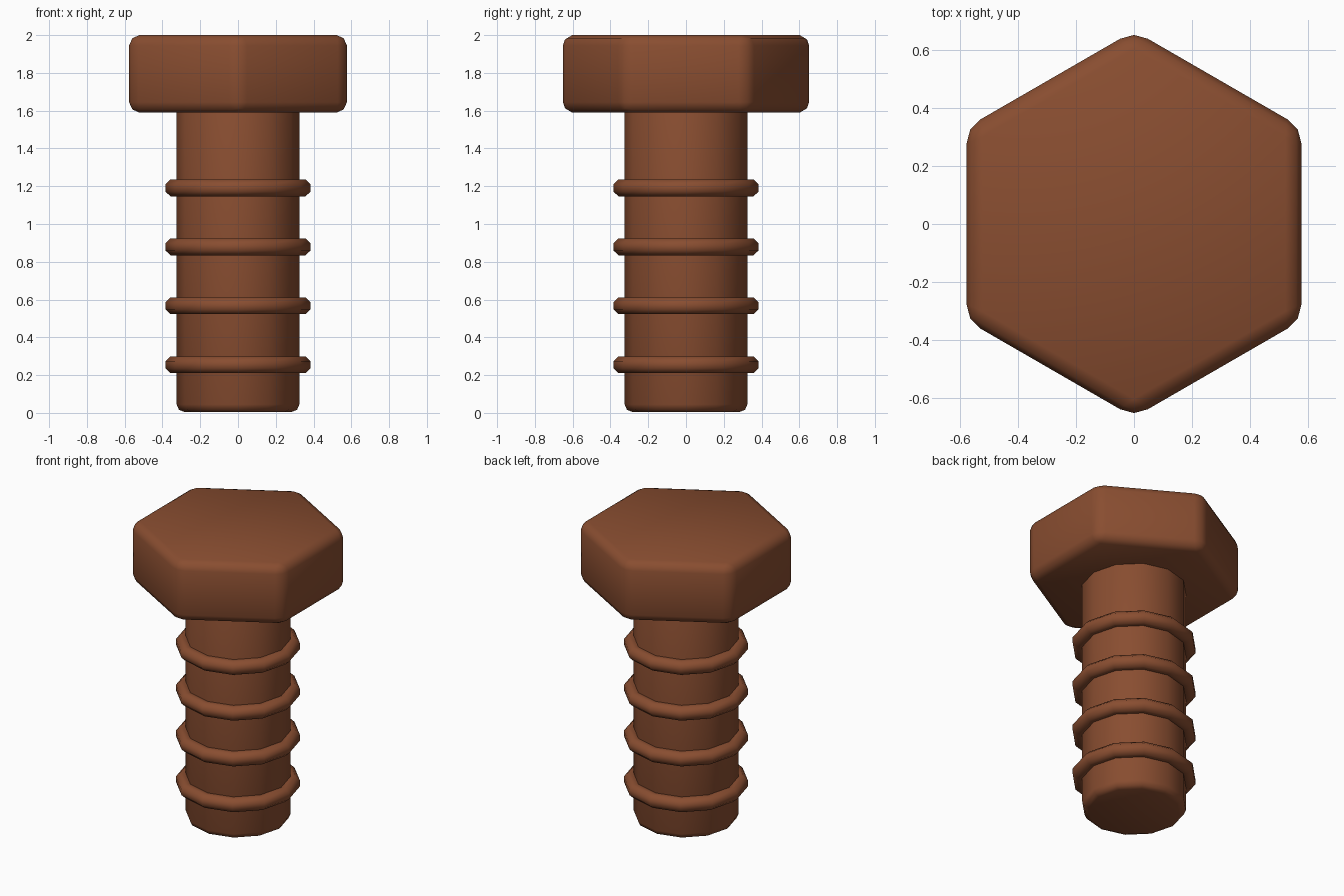
import bpy
from math import radians, pi

if "Cube" in bpy.data.objects:
    bpy.data.objects.remove(bpy.data.objects["Cube"])

rust = bpy.data.materials.new("rust_brown")
rust.diffuse_color = (0.25, 0.075, 0.03, 1)
rust.use_nodes = True
rust.node_tree.nodes["Principled BSDF"].inputs["Base Color"].default_value = rust.diffuse_color


def finish(name, bevel=0):
    ob = bpy.context.object
    ob.name = name
    ob.data.materials.append(rust)
    if bevel:
        mod = ob.modifiers.new("soft_edges", "BEVEL")
        mod.width = bevel
        mod.segments = 2
        mod.limit_method = "ANGLE"
        mod.angle_limit = radians(45)
        bpy.ops.object.modifier_apply(modifier=mod.name)
    bpy.ops.object.shade_smooth_by_angle(angle=radians(50))


def prism(name, sides, radius, z0, z1, bevel):
    bpy.ops.mesh.primitive_cylinder_add(vertices=sides, radius=radius, depth=z1 - z0,
                                        location=(0, 0, (z0 + z1) / 2))
    finish(name, bevel)


# Hexagonal head, corners pointing front and back
prism("bolt_head", 6, 0.666, 1.59, 2.0, 0.055)

# Round shaft, top end tucked inside the head
prism("shaft", 12, 0.325, 0.005, 1.68, 0.04)

# Four thread rings
for i in range(4):
    bpy.ops.mesh.primitive_torus_add(major_segments=12, minor_segments=8,
                                     major_radius=0.338, minor_radius=0.047,
                                     location=(0, 0, 0.255 + i * 0.312))
    # Turn the tube section so it has flat top, bottom and outer faces
    for v in bpy.context.object.data.vertices:
        r = v.co.xy.length
        dr, dz = r - 0.338, v.co.z
        k = 0.92388
        new_r = 0.338 + (dr * k - dz * 0.38268) * 1.08
        v.co.z = (dr * 0.38268 + dz * k) * 1.03
        v.co.x *= new_r / r
        v.co.y *= new_r / r
    finish(f"thread_ring_{i + 1}")
